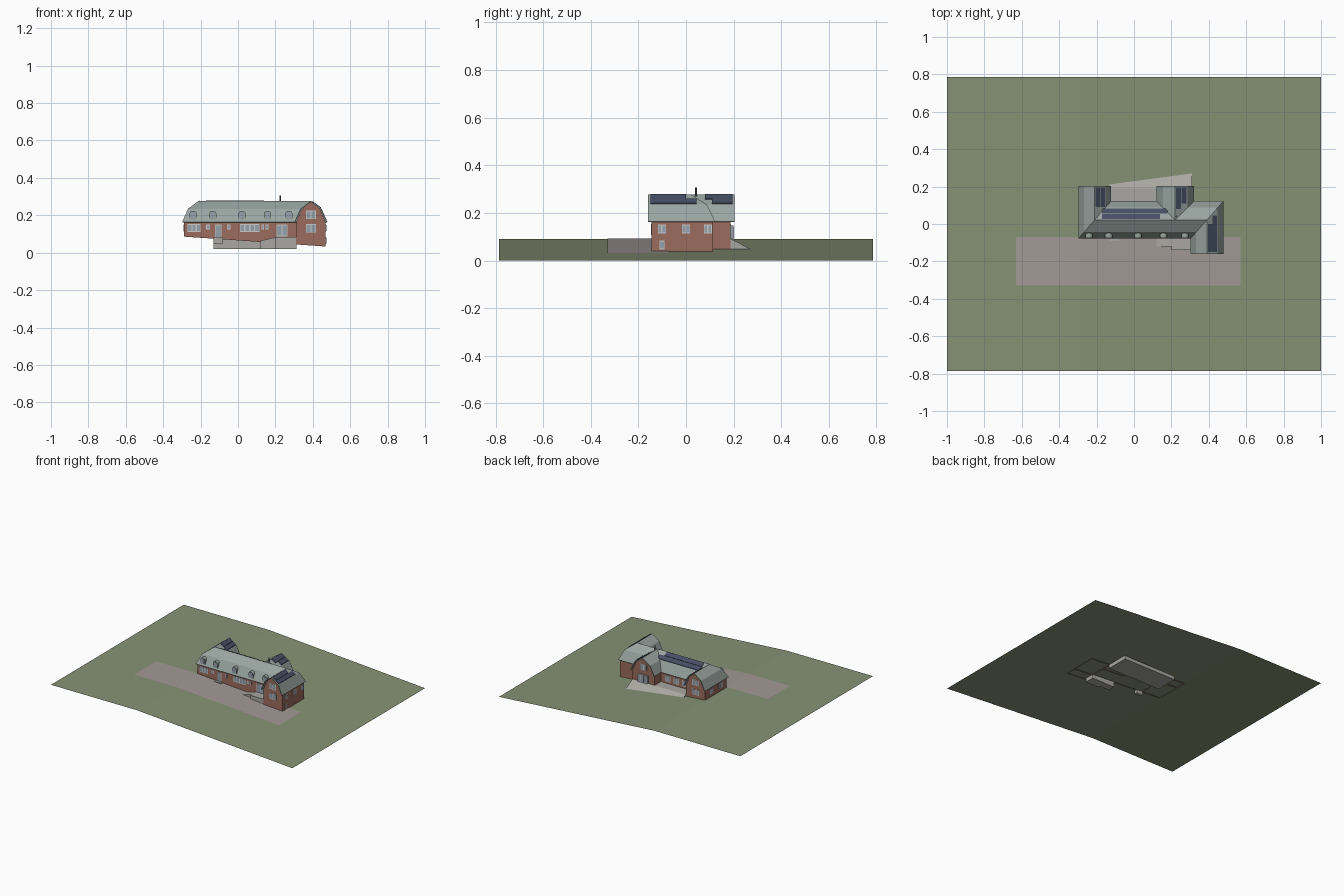
import bpy, bmesh, math

if "Cube" in bpy.data.objects:
    bpy.data.objects.remove(bpy.data.objects["Cube"])

def mat(name, c):
    m = bpy.data.materials.new(name)
    m.diffuse_color = (*c, 1)
    m.use_nodes = True
    m.node_tree.nodes["Principled BSDF"].inputs["Base Color"].default_value = m.diffuse_color
    return m

GRASS = mat("grass", (0.24, 0.29, 0.18))
PAVING = mat("paving", (0.36, 0.32, 0.30))
BRICK = mat("brick", (0.33, 0.15, 0.11))
ROOF = mat("roof_metal", (0.32, 0.38, 0.36))
SOLAR = mat("solar", (0.06, 0.08, 0.13))
GLASS = mat("glass", (0.30, 0.36, 0.42))
FRAME = mat("frame", (0.55, 0.55, 0.53))
CONCRETE = mat("concrete", (0.40, 0.39, 0.36))
DARK = mat("dark_metal", (0.10, 0.10, 0.10))

def ground_z(x):
    return 0.09 - 0.07 * max(0, x + 0.286)

def make(name, verts, faces, m):
    bm = bmesh.new()
    vs = [bm.verts.new(v) for v in verts]
    for f in faces:
        bm.faces.new([vs[i] for i in f])
    bmesh.ops.recalc_face_normals(bm, faces=bm.faces)
    me = bpy.data.meshes.new(name)
    bm.to_mesh(me)
    bm.free()
    ob = bpy.data.objects.new(name, me)
    bpy.context.collection.objects.link(ob)
    me.materials.append(m)
    return ob

def prism(name, ring, shift, m):
    """Closed ring of 3D points extruded by a vector."""
    n = len(ring)
    v = list(ring) + [tuple(p[i] + shift[i] for i in range(3)) for p in ring]
    f = [range(n), range(n, 2 * n)] + [(i, (i + 1) % n, (i + 1) % n + n, i + n) for i in range(n)]
    return make(name, v, f, m)

def box(name, x0, x1, y0, y1, z0, z1, m):
    return prism(name, [(x0, y0, z0), (x1, y0, z0), (x1, y1, z0), (x0, y1, z0)], (0, 0, z1 - z0), m)

def to_xyz(axis, u, v, z):
    return (u, v, z) if axis == 'x' else (v, u, z)

EAVE, BREAK, RIDGE = 0.165, 0.235, 0.277

def wing(name, axis, c, h, a, b, hip_a=0, hip_b=0):
    """Gambrel block: brick body plus thin roof; hip = half width of the crossing block."""
    def shell(h, a, b, drop, body):
        levels = [(h, EAVE - drop, 0), (0.65 * h, BREAK - drop, 0.35), (0, RIDGE - drop, 1)]
        if body:
            levels.insert(0, (h, None, 0))
        verts, n = [], len(levels)
        for end, hip, s in ((a, hip_a, 1), (b, hip_b, -1)):
            for w, z, k in levels:
                for sg in (-1, 1):
                    u, v = end + s * hip * k, c + sg * w
                    p = to_xyz(axis, u, v, 0)
                    verts.append((p[0], p[1], ground_z(p[0]) - 0.004 if z is None else z))
        faces = []
        N = 2 * n
        for i in range(n - 1):
            for sg in (0, 1):
                lo, hi = 2 * i + sg, 2 * i + 2 + sg
                if i == n - 2:
                    hi = N - 2
                faces.append((lo, hi, hi + N, lo + N))
            for e, hip in ((0, hip_a), (N, hip_b)):
                if body or hip:
                    q = [2 * i + e, 2 * i + 1 + e, 2 * i + 3 + e, 2 * i + 2 + e]
                    faces.append(q if i < n - 2 else (q[0], q[1], N - 2 + e))
        return verts, faces
    ia, ib = (0.009 if hip_a else 0.016), (0.009 if hip_b else 0.016)
    v, f = shell(h - 0.009, a + ia, b - ib, 0.004, True)
    make(name + "_walls", v, f, BRICK)
    v, f = shell(h, a, b, 0, False)
    roof = make(name + "_roof", v, f, ROOF)
    bm = bmesh.new()
    bm.from_mesh(roof.data)
    bmesh.ops.remove_doubles(bm, verts=bm.verts, dist=1e-5)
    loose = [x for x in bm.verts if not x.link_faces]
    bmesh.ops.delete(bm, geom=loose, context='VERTS')
    bmesh.ops.recalc_face_normals(bm, faces=bm.faces)
    if sum(x.normal.z for x in bm.faces) < 0:
        bmesh.ops.reverse_faces(bm, faces=bm.faces)
    bm.to_mesh(roof.data)
    bm.free()
    s = roof.modifiers.new("thickness", 'SOLIDIFY')
    s.thickness, s.offset = 0.006, -1

def panels(name, axis, c, h, side, rows):
    """Solar rows on an upper slope; each row is (t0, t1, u0, u1), t from ridge to break."""
    for i, (t0, t1, u0, u1) in enumerate(rows):
        pt = lambda u, t: to_xyz(axis, u, c + side * 0.65 * h * t, RIDGE - t * (RIDGE - BREAK) + 0.001)
        prism(f"{name}_{i}", [pt(u0, t0), pt(u1, t0), pt(u1, t1), pt(u0, t1)], (0, 0, 0.004), SOLAR)

def window(name, axis, pos, out, u0, u1, z0, z1, panes=1):
    """Frame with glass panes on a wall; axis is the wall's run, out its facing sign."""
    def slab(n, a, b, c, d, p, m):
        q = [to_xyz(axis, a, pos - out * 0.004, c), to_xyz(axis, b, pos - out * 0.004, c),
             to_xyz(axis, b, pos - out * 0.004, d), to_xyz(axis, a, pos - out * 0.004, d)]
        prism(n, q, to_xyz(axis, 0, out * (0.004 + p), 0), m)
    slab(name + "_frame", u0, u1, z0, z1, 0.002, FRAME)
    w = (u1 - u0) / panes
    for i in range(panes):
        slab(f"{name}_glass_{i}", u0 + i * w + 0.003, u0 + (i + 1) * w - 0.003, z0 + 0.004, z1 - 0.004, 0.003, GLASS)

# Sloping terrain and driveway sheets
def sheet(name, xs, y0, y1, lift, m):
    v = [(x, y, ground_z(x) + lift) for x in xs for y in (y0, y1)]
    make(name, v, [(2 * i, 2 * i + 2, 2 * i + 3, 2 * i + 1) for i in range(len(xs) - 1)], m)
    ob = bpy.data.objects[name]
    if ob.data.polygons[0].normal.z < 0:
        ob.data.flip_normals()
sheet("terrain", (-1, -0.286, 1), -0.785, 0.785, 0, GRASS)
sheet("driveway", (-0.63, -0.286, 0.57), -0.33, -0.07, 0.002, PAVING)

# House blocks
wing("main_block", 'x', 0.022, 0.100, -0.298, 0.478, 0.088, 0.088)
wing("left_wing", 'y', -0.210, 0.088, -0.078, 0.203, 0.100, 0)
wing("right_wing", 'y', 0.390, 0.088, -0.160, 0.122, 0, 0.100)
wing("rear_wing", 'y', 0.220, 0.100, 0.022, 0.203)

# Solar arrays
panels("main_solar", 'x', 0.022, 0.1, 1, [(0.08, 0.5, -0.17, 0.14), (0.53, 0.95, -0.17, 0.18)])
panels("left_solar", 'y', -0.21, 0.088, 1, [(0.08, 0.5, 0.09, 0.195), (0.53, 0.95, 0.09, 0.195)])
panels("rear_solar", 'y', 0.22, 0.1, 1, [(0.08, 0.5, 0.08, 0.195), (0.53, 0.95, 0.11, 0.195)])
panels("right_solar", 'y', 0.39, 0.088, 1, [(0.08, 0.5, -0.15, 0.0), (0.53, 0.95, -0.15, 0.045)])

# Arched dormers on the front lower slope
for i, x in enumerate((-0.240, -0.135, 0.022, 0.158, 0.272)):
    for part, r, base, y, m in (("hood", 0.019, 0.178, -0.0745, ROOF), ("glass", 0.013, 0.184, -0.0755, GLASS)):
        arc = [(x + r * math.cos(a), y, 0.208 + r * 0.85 * math.sin(a))
               for a in (math.pi * k / 8 for k in range(9))]
        prism(f"dormer_{part}_{i}", [(x - r, y, base), (x + r, y, base)] + arc, (0, 0.03, 0), m)

# Front openings
F = -0.069
for i, (a, b, z0, z1, n) in enumerate([(-0.27, -0.20, 0.112, 0.153, 3), (0.01, 0.115, 0.112, 0.153, 4),
        (-0.122, -0.088, 0.08, 0.15, 1), (-0.17, -0.15, 0.125, 0.15, 1), (-0.06, -0.04, 0.125, 0.15, 1),
        (0.125, 0.14, 0.125, 0.15, 1), (0.148, 0.163, 0.125, 0.15, 1), (0.205, 0.265, 0.087, 0.15, 2)]):
    window(f"front_opening_{i}", 'x', F, -1, a, b, z0, z1, n)
window("front_gable_upper", 'x', -0.144, -1, 0.364, 0.416, 0.180, 0.225, 2)
window("front_gable_lower", 'x', -0.144, -1, 0.364, 0.418, 0.107, 0.153, 2)

# Side openings
for i, y in enumerate((-0.101, 0.0, 0.092)):
    window(f"right_window_{i}", 'y', 0.469, 1, y - 0.017, y + 0.017, 0.113, 0.151, 2)
window("right_vent", 'y', 0.469, 1, -0.112, -0.09, 0.046, 0.084)
for i, y in enumerate((0.0, 0.11)):
    window(f"left_window_{i}", 'y', -0.289, -1, y - 0.02, y + 0.02, 0.113, 0.151, 2)

# Rear openings
for i, x in enumerate((-0.07, 0.0, 0.07)):
    window(f"court_window_{i}", 'x', 0.113, 1, x - 0.022, x + 0.022, 0.105, 0.15, 2)
for i, x in enumerate((-0.21, 0.22)):
    window(f"rear_upper_{i}", 'x', 0.187, 1, x - 0.026, x + 0.026, 0.180, 0.225, 2)
window("left_rear_lower", 'x', 0.187, 1, -0.24, -0.18, 0.11, 0.152, 2)
box("rear_glazed_porch", 0.18, 0.26, 0.18, 0.198, 0.09, 0.148, GLASS)
window("rear_glazed_doors", 'x', 0.198, 1, 0.18, 0.26, 0.09, 0.148, 3)

# Rear terrace with embankment
prism("rear_terrace", [(-0.13, 0.105, 0.02), (-0.13, 0.105, 0.0905), (-0.13, 0.19, 0.0905),
                       (-0.13, 0.275, 0.046), (-0.13, 0.275, 0.02)], (0.44, 0, 0), CONCRETE)

# Front entrance landing, ramp and door step
box("entrance_landing", 0.20, 0.312, -0.138, -0.066, 0.02, 0.085, CONCRETE)
prism("entrance_ramp", [(0.12, -0.12, 0.02), (0.21, -0.12, 0.02), (0.21, -0.12, 0.085), (0.12, -0.12, 0.064)],
      (0, 0.053, 0), CONCRETE)
box("door_step", -0.13, -0.08, -0.09, -0.066, 0.05, 0.084, CONCRETE)

# Flue
bpy.ops.mesh.primitive_cylinder_add(vertices=10, radius=0.004, depth=0.05, location=(0.227, 0.042, 0.281))
flue = bpy.context.object
flue.name = "flue"
flue.data.materials.append(DARK)
